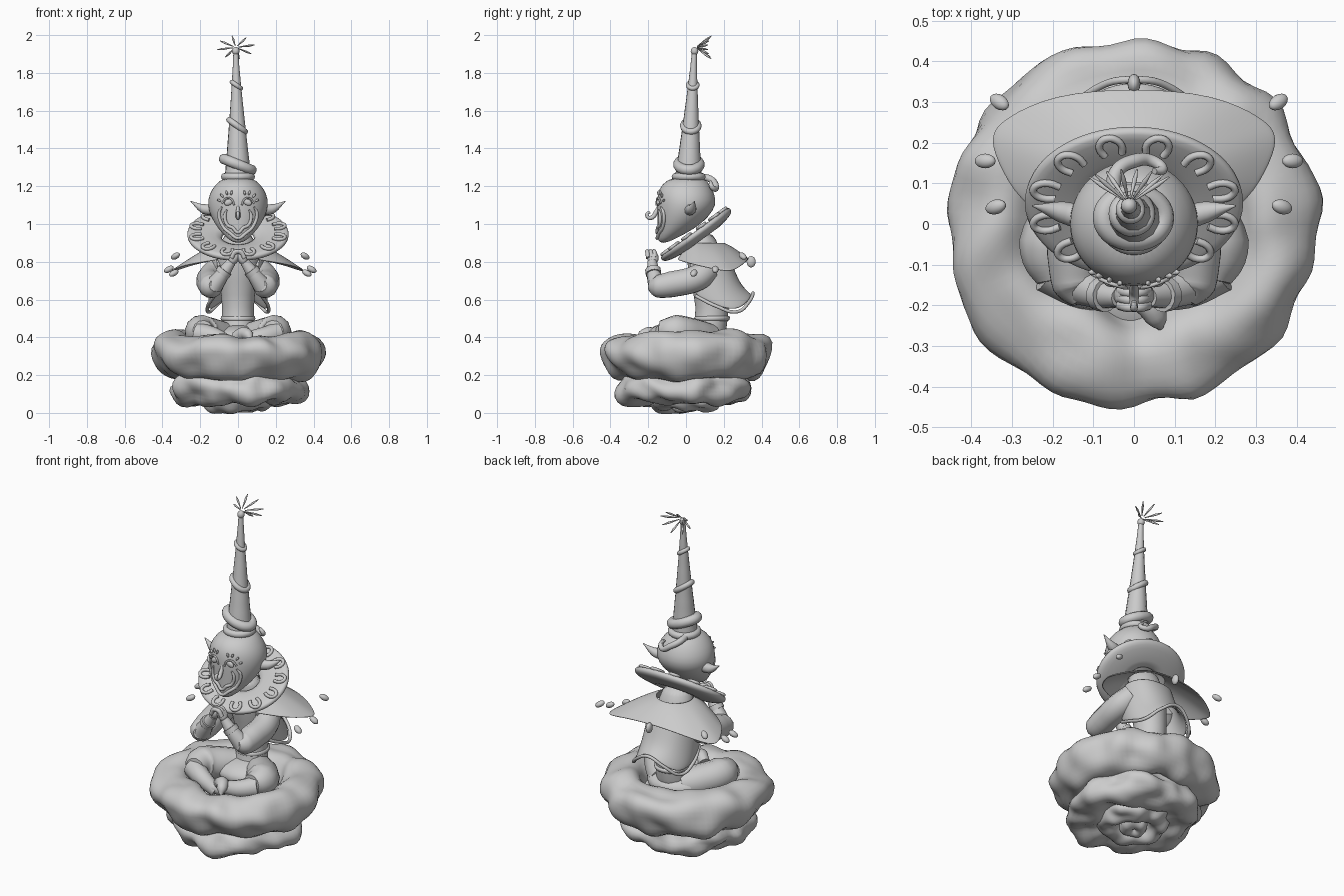
import bpy
import math
from math import sin, cos, pi
from mathutils import Vector, Matrix, Euler, noise

cube = bpy.data.objects.get("Cube")
if cube:
    bpy.data.objects.remove(cube)

grey = bpy.data.materials.new("plain_grey")
grey.use_nodes = True
colour = (0.6, 0.6, 0.6, 1)
grey.diffuse_color = colour
grey.node_tree.nodes["Principled BSDF"].inputs["Base Color"].default_value = colour


def make(name, verts, faces, subsurf=0, solid=0.0):
    me = bpy.data.meshes.new(name)
    me.from_pydata([tuple(v) for v in verts], [], faces)
    me.materials.append(grey)
    me.shade_smooth()
    ob = bpy.data.objects.new(name, me)
    bpy.context.collection.objects.link(ob)
    if solid:
        m = ob.modifiers.new("thickness", 'SOLIDIFY')
        m.thickness, m.offset = solid, 0
    if subsurf:
        ob.modifiers.new("smooth", 'SUBSURF').levels = subsurf
    return ob


def grid_faces(rows, cols, wrap_rows=False, wrap_cols=True):
    return [(i * cols + j, i * cols + (j + 1) % cols,
             (i + 1) % rows * cols + (j + 1) % cols, (i + 1) % rows * cols + j)
            for i in range(rows if wrap_rows else rows - 1)
            for j in range(cols if wrap_cols else cols - 1)]


def loft(name, rings, seg=24):
    """Stack of upright ellipses given as (z, y, rx, ry)."""
    verts = [(rx * cos(2 * pi * j / seg), y + ry * sin(2 * pi * j / seg), z)
             for z, y, rx, ry in rings for j in range(seg)]
    n = len(verts)
    faces = grid_faces(len(rings), seg)
    faces += [tuple(reversed(range(seg))), tuple(range(n - seg, n))]
    return make(name, verts, faces, 1)


def sheet(name, rows, solid):
    """Open cloth from half rows that start at the back centre."""
    full = [[(-x, y, z) for x, y, z in reversed(r[1:])] + r for r in rows]
    return make(name, [p for r in full for p in r],
                grid_faces(len(full), len(full[0]), wrap_cols=False), 2, solid)


def tube(name, pts, radii, closed=False, res=6):
    """Round tube through points; radii is one number or one per point."""
    if not isinstance(radii, (list, tuple)):
        radii = [radii] * len(pts)
    cu = bpy.data.curves.new(name, 'CURVE')
    cu.dimensions = '3D'
    cu.bevel_depth, cu.bevel_resolution = 1.0, 4
    cu.resolution_u, cu.use_fill_caps = res, True
    sp = cu.splines.new('BEZIER')
    sp.bezier_points.add(len(pts) - 1)
    for b, p, r in zip(sp.bezier_points, pts, radii):
        b.co, b.radius = p, r
        b.handle_left_type = b.handle_right_type = 'AUTO'
    sp.use_cyclic_u = closed
    cu.materials.append(grey)
    ob = bpy.data.objects.new(name, cu)
    bpy.context.collection.objects.link(ob)
    bpy.ops.object.select_all(action='DESELECT')
    ob.select_set(True)
    bpy.context.view_layer.objects.active = ob
    bpy.ops.object.convert(target='MESH')
    bpy.ops.object.shade_smooth_by_angle(angle=math.radians(50))
    return ob


def ball(name, loc, size, rot=(0, 0, 0)):
    bpy.ops.mesh.primitive_uv_sphere_add(segments=16, ring_count=10, location=loc, rotation=rot)
    ob = bpy.context.object
    ob.name, ob.scale = name, size
    ob.data.materials.append(grey)
    ob.data.shade_smooth()
    return ob


def lumpy_ring(name, z, major, minor, height, lump, freq, seed, dip=0.0):
    """Cloud ring; dip lowers the top at the front."""
    rows, cols, verts = 96, 28, []
    for i in range(rows):
        a = 2 * pi * i / rows
        for j in range(cols):
            b = 2 * pi * j / cols
            p = Vector(((major + minor * cos(b)) * cos(a), (major + minor * cos(b)) * sin(a), height * sin(b)))
            k = 1 + lump * noise.noise(p * freq + Vector((seed, 0, 0)))
            sink = dip * max(0, -sin(a)) * max(0, sin(b))
            verts.append(((major + minor * k * cos(b)) * cos(a),
                          (major + minor * k * cos(b)) * sin(a), z + height * k * sin(b) - sink))
    make(name, verts, [f[::-1] for f in grid_faces(rows, cols, wrap_rows=True)])


# Cloud seat: stacked puffy rings, a core and a filling
lumpy_ring("cloud_upper_ring", 0.31, 0.331, 0.118, 0.124, 0.35, 7, 2, 0.03)
lumpy_ring("cloud_middle_ring", 0.137, 0.245, 0.112, 0.09, 0.48, 9, 11)
lumpy_ring("cloud_lower_ring", 0.082, 0.13, 0.07, 0.07, 0.5, 11, 23)
lumpy_ring("cloud_core", 0.062, 0.035, 0.045, 0.055, 0.4, 13, 5)
loft("cloud_filling", [(0.08, 0, .08, .08), (0.12, 0, .18, .18), (0.2, 0, .27, .27), (0.31, 0, .29, .29), (0.34, 0, .2, .2)])

# Body
loft("torso", [(.33, .1, .1, .1), (.45, .125, .09, .09), (.55, .145, .08, .085), (.7, .12, .1, .1),
               (.82, .1, .12, .1), (.88, .09, .09, .08), (.96, .07, .08, .08)])
loft("belt", [(.485, .135, .085, .088), (.49, .135, .093, .096), (.51, .14, .093, .096), (.515, .14, .085, .088)])
ball("hips", (0, .08, .39), (.17, .15, .075))

# Legs, arms and ears, one of each per side
for s, side in ((1, "left"), (-1, "right")):
    tube(side + "_thigh", [(s * .05, .12, .39), (s * .13, .04, .41), (s * .195, -.06, .43), (s * .185, -.14, .435)],
         [.085, .09, .09, .055])
    tube(side + "_shin", [(s * .21, -.11, .42), (s * .12, -.16, .4), (s * .02, -.17, .37 + s * .02)],
         [.06, .05, .035])
    tube(side + "_sleeve", [(s * .11, .12, .76), (s * .145, .06, .715), (s * .145, -.08, .68),
                            (s * .14, -.15, .67), (s * .125, -.19, .675)], [.065, .071, .07, .062, .03])
    tube(side + "_forearm", [(s * .13, -.15, .67), (s * .085, -.17, .73), (s * .035, -.18, .8)],
         [.05, .038, .025])
    tube(side + "_cuff", [(s * .085, -.172, .735), (s * .068, -.175, .757)], .042)
    ball(side + "_hand", (s * .02, -.175, .82), (.026, .03, .042), (0, -s * .5, 0))
    for i in range(3):
        tube(side + "_finger", [(s * .035, -.2 + i * .018, .82), (s * .01, -.205 + i * .018, .855),
                                (-s * .025, -.205 + i * .018, .84)], [.012, .012, .007])
    tube(side + "_ear", [(s * .14, .02, 1.075), (s * .18, .03, 1.08), (s * .25, .045, 1.12)], [.03, .026, .002])
tube("front_foot", [(-.01, -.16, .4), (.03, -.19, .42), (.055, -.23, .41), (.065, -.255, .385)],
     [.032, .036, .028, .008])
tube("rear_foot", [(.02, -.15, .36), (-.04, -.17, .37), (-.09, -.18, .37)], [.032, .034, .012])

# Open jacket with a rolled hem
hem = [(0, .355, .635), (.09, .335, .59), (.15, .27, .535), (.16, .16, .565), (.125, .05, .62)]
sheet("jacket", [[(0, .22, .84), (.08, .21, .84), (.13, .16, .84), (.14, .08, .84), (.1, .01, .82)],
                 [(0, .27, .73), (.09, .25, .72), (.14, .18, .71), (.15, .1, .71), (.115, .02, .72)],
                 [(0, .3, .67), (.09, .285, .65), (.145, .22, .61), (.155, .13, .63), (.12, .035, .66)], hem], .01)
tube("jacket_hem", [(-x, y, z) for x, y, z in hem[:0:-1]] + hem, .009)

# Pointed shoulder cape and its floating beads
edge = [(0, .335, .82), (.2, .32, .8), (.32, .26, .755), (.36, .215, .748), (.325, .13, .765), (.27, .04, .785), (.1, -.05, .81)]
neck = [(.1 * sin(i * .42), .1 + .1 * cos(i * .42), .9) for i in range(7)]
between = [[(a[0] * (1 - t) + b[0] * t, a[1] * (1 - t) + b[1] * t, a[2] * (1 - t ** 1.2) + b[2] * t ** 1.2)
            for a, b in zip(neck, edge)] for t in (0, .35, .7, .94, 1)]
sheet("cape", between, .008)
ball("back_bead", (0, .345, .8), (.016, .024, .03))
for s in (1, -1):
    for p, turn in (((.343, .3, .83), .6), ((.378, .155, .76), 0), ((.352, .042, .74), -.3)):
        ball("cape_bead", (s * p[0] + .012, p[1], p[2]), (.028, .018, .016), (0, s * .5, s * turn))

# Tilted ruff: lathed dish with looped trim
tilt = Matrix.Translation((0, .05, .95)) @ Euler((math.radians(36), 0, 0)).to_matrix().to_4x4()
tilt = tilt @ Matrix.Diagonal((1, .84, 1, 1))
profile = [(.08, -.055), (.2, -.04), (.25, -.03), (.272, -.014), (.268, .006), (.25, .012), (.16, .004), (.08, -.01)]
seg = 48
make("ruff", [tilt @ Vector((r * cos(2 * pi * j / seg), r * sin(2 * pi * j / seg), h))
              for r, h in profile for j in range(seg)],
     grid_faces(len(profile), seg, wrap_rows=True), 1)
for i in range(12):
    spin = tilt @ Matrix.Rotation(2 * pi * (i + .5) / 12, 4, 'Z')
    loop = [(.195, -.022), (.225, -.028), (.25, -.016), (.256, 0), (.25, .016), (.225, .028), (.195, .022)]
    tube("ruff_loop", [spin @ Vector((x, y, .014)) for x, y in loop], .009, res=3)

# Head, upright in front and resting on the ruff at the back
skull = [(.9, -.122, .02, .018), (.925, -.1, .06, .05), (.98, -.047, .11, .103), (1.04, -.015, .145, .137),
         (1.1, .004, .163, .158), (1.16, 0, .153, .152), (1.21, -.002, .12, .128), (1.25, .01, .072, .083)]
loft("head", skull, 32)


def on_face(x, z, lift=0.0):
    for a, b in zip(skull, skull[1:]):
        if a[0] <= z <= b[0]:
            t = (z - a[0]) / (b[0] - a[0])
            _, y, rx, ry = [p + (q - p) * t for p, q in zip(a, b)]
            return (x, y - ry * math.sqrt(max(0, 1 - (x / rx) ** 2)) - lift, z)


# Face: wide grin, curled nose, eyes with lashes
for name, w, low, top in (("outer_grin", .1, .925, 1.09), ("inner_grin", .07, .955, 1.075)):
    half = [(w * .85, top), (w, top - .03), (w * .8, (low + top) / 2 - .02), (w * .4, low + .025)]
    path = [(-x, z) for x, z in half] + [(0, low)] + half[::-1]
    tube(name, [on_face(x, z, .003) for x, z in path], [.004] + [.009] * 7 + [.004])
tube("nose", [(0, -.145, 1.1), (0, -.16, 1.06), (0, -.18, 1.035), (0, -.2, 1.035), (0, -.205, 1.055), (0, -.19, 1.062)],
     [.006, .012, .012, .010, .009, .006])
for s in (1, -1):
    ball("eye", on_face(s * .05, 1.115), (.024, .01, .016), (0, s * .4, 0))
    tube("eyelid", [on_face(s * x, z, .004) for x, z in ((.02, 1.1), (.035, 1.132), (.06, 1.137), (.085, 1.11))], .005)
    for x, z, a in ((.035, 1.165, -.2), (.06, 1.165, .3), (.085, 1.15, .7), (.1, 1.125, 1.1)):
        ball("lash", on_face(s * x, z), (.006, .007, .013), (0, s * a, 0))


# Tall hat with leaning coils
def hat(t):
    return Vector((-.012 * t, .012 + .033 * t, 1.24 + .69 * t)), .06 * (1 - t) ** 1.2 + .012


steps = [hat(i / 8) for i in range(9)]
tube("hat", [c for c, r in steps], [r for c, r in steps])
tube("hat_brim", [(.07 * cos(a * pi / 6), .014 + .07 * sin(a * pi / 6), 1.25) for a in range(12)], .02, True)
for z, rx, ry, thick, lean in ((1.315, .072, .055, .028, .4), (1.52, .041, .04, .0165, .75), (1.735, .024, .024, .012, .7)):
    c, _ = hat((z - 1.24) / .69)
    tube("hat_coil", [c + Vector((rx * cos(a * pi / 6), ry * sin(a * pi / 6), -lean * rx * cos(a * pi / 6)))
                      for a in range(12)], thick, True, 4)
tube("back_curl", [(-.05, .08, 1.25), (-.045, .125, 1.24), (0, .155, 1.21), (.045, .155, 1.185), (.07, .135, 1.2), (.05, .13, 1.225)],
     [.018, .018, .017, .015, .013, .008])

# Star burst at the tip
ball("hat_tip", (-.012, .045, 1.915), (.02, .02, .022))
for i in range(8):
    a = 2 * pi * (i + .25) / 8
    start = Vector((-.012, .05, 1.935))
    d = Vector((.1 * cos(a), .085 - .02 * cos(a) ** 2, .062 * sin(a)))
    tube("star_spike", [start + d * k for k in (.15, .7, 1)], [.002, .006, .002], res=3)
